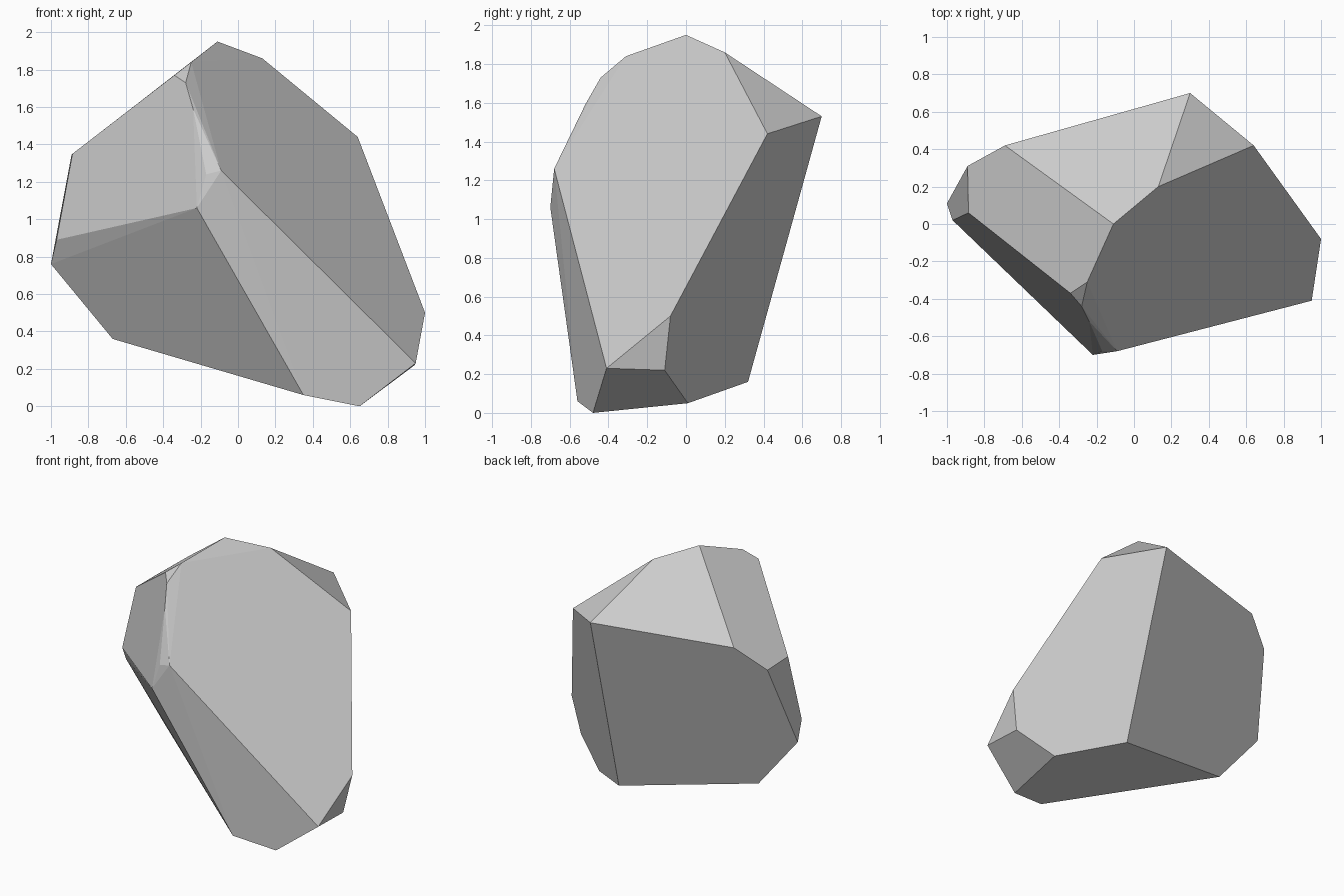
import bpy, bmesh, math

# Chipped rock: corner points grouped by region, wrapped in a convex hull
crown = [(-0.11, 0, 1.95), (0.13, 0.20, 1.86), (-0.25, -0.31, 1.84), (-0.34, -0.37, 1.77),
         (-0.28, -0.44, 1.73), (-0.24, -0.52, 1.59)]
shoulder = [(0.64, 0.42, 1.44), (0.30, 0.70, 1.53), (-0.69, 0.42, 1.50),
            (-0.89, 0.31, 1.345), (-0.885, 0.06, 1.35)]
front_ridge = [(-0.17, -0.68, 1.24), (-0.09, -0.68, 1.26), (-0.22, -0.70, 1.06)]
sides = [(-0.97, 0.02, 0.89), (-1.0, 0.11, 0.76), (1.0, -0.08, 0.50),
         (0.95, -0.41, 0.23), (0.945, -0.11, 0.22)]
base = [(0.65, -0.48, 0), (0.35, -0.56, 0.06), (0.71, 0.01, 0.05),
        (0.33, 0.32, 0.16), (-0.67, 0.10, 0.36)]

bm = bmesh.new()
for p in crown + shoulder + front_ridge + sides + base:
    bm.verts.new(p)
bmesh.ops.convex_hull(bm, input=bm.verts)
# Merge nearly coplanar triangles into broad flat facets
bmesh.ops.dissolve_limit(bm, angle_limit=math.radians(3), verts=bm.verts, edges=bm.edges)
bmesh.ops.recalc_face_normals(bm, faces=bm.faces)

mesh = bpy.data.meshes.new("rock")
bm.to_mesh(mesh)
bm.free()
rock = bpy.data.objects.new("rock", mesh)
bpy.context.collection.objects.link(rock)
